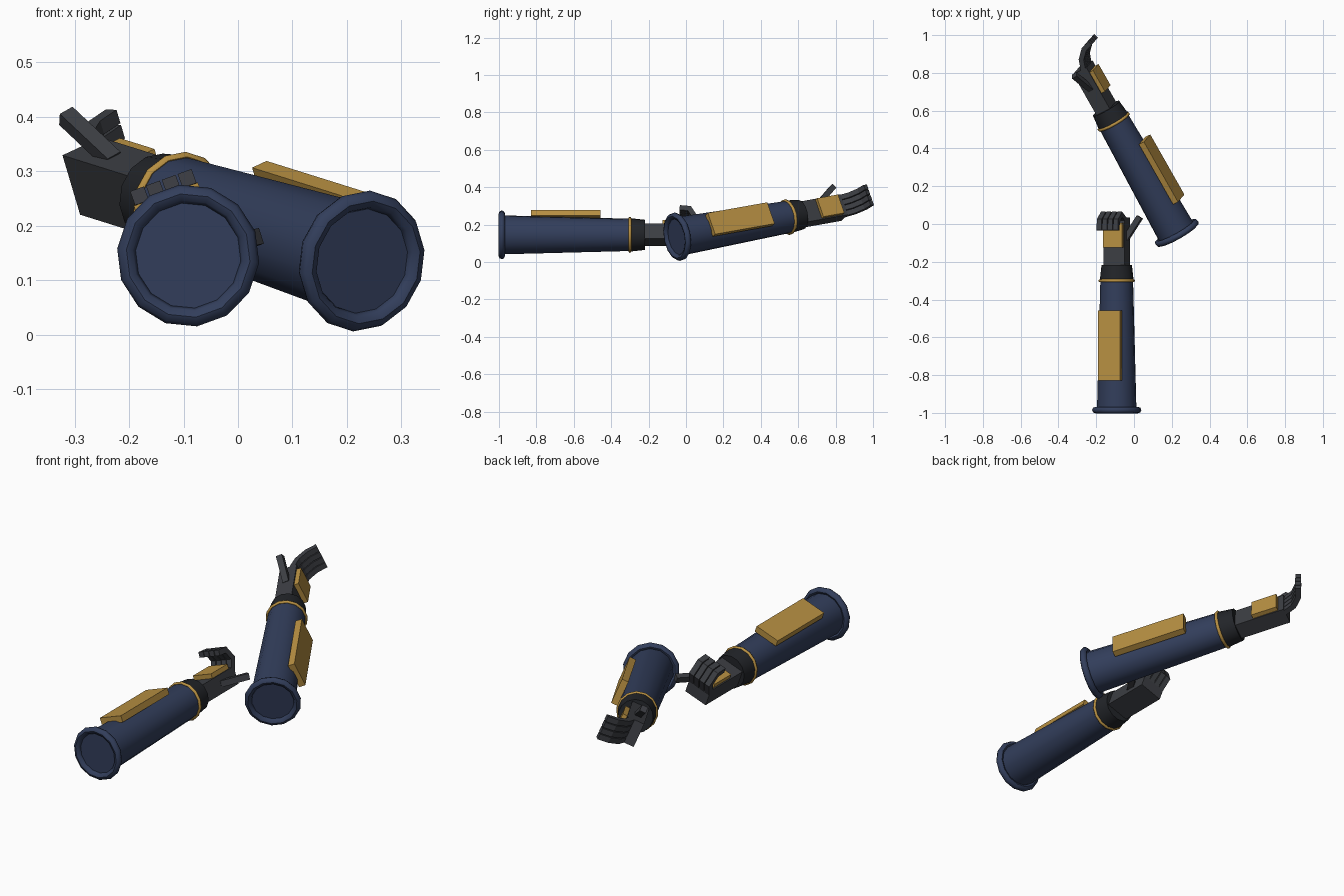
import bpy, bmesh
from math import radians, sin, cos
from mathutils import Matrix, Vector

if "Cube" in bpy.data.objects:
    bpy.data.objects.remove(bpy.data.objects["Cube"])

SIDES = 14


def material(name, rgb):
    m = bpy.data.materials.new(name)
    m.diffuse_color = (*rgb, 1)
    m.use_nodes = True
    m.node_tree.nodes["Principled BSDF"].inputs["Base Color"].default_value = m.diffuse_color
    return m


NAVY = material("navy_cloth", (0.032, 0.048, 0.105))
GOLD = material("gold_plate", (0.48, 0.28, 0.055))
GREY = material("dark_grey_glove", (0.045, 0.048, 0.056))
BLACK = material("black_wrist", (0.016, 0.018, 0.022))


def finish(name, bm, mat, place, smooth=False):
    bmesh.ops.recalc_face_normals(bm, faces=bm.faces)
    me = bpy.data.meshes.new(name)
    bm.to_mesh(me)
    bm.free()
    me.materials.append(mat)
    ob = bpy.data.objects.new(name, me)
    bpy.context.collection.objects.link(ob)
    ob.matrix_world = place
    if smooth:
        bpy.ops.object.select_all(action='DESELECT')
        ob.select_set(True)
        bpy.context.view_layer.objects.active = ob
        bpy.ops.object.shade_smooth_by_angle(angle=radians(46))
    return ob


def lathe(name, profile, mat, place, closed=False):
    """Turn (radius, along) points around the arm's y axis."""
    bm = bmesh.new()
    rings = []
    for r, y in profile:
        rings.append([bm.verts.new((r * cos(a), y, r * sin(a)))
                      for a in (radians(360 * i / SIDES) for i in range(SIDES))])
    pairs = list(zip(rings, rings[1:]))
    if closed:
        pairs.append((rings[-1], rings[0]))
    else:
        bm.faces.new(rings[0])
        bm.faces.new(rings[-1])
    for a, b in pairs:
        for i in range(SIDES):
            j = (i + 1) % SIDES
            bm.faces.new((a[i], a[j], b[j], b[i]))
    return finish(name, bm, mat, place, True)


def hoop(name, major, minor, y, mat, place):
    prof = [(major + minor * cos(radians(45 * k)), y + minor * sin(radians(45 * k)))
            for k in range(8)]
    return lathe(name, prof, mat, place, True)


def box(name, centre, size, mat, place):
    bm = bmesh.new()
    bmesh.ops.create_cube(bm, size=1, matrix=Matrix.Translation(centre) @ Matrix.Diagonal((*size, 1)))
    return finish(name, bm, mat, place)


def bent_bar(name, path, width, thick, mat, place):
    """Square bar following (along, up) points with mitred bends."""
    bm = bmesh.new()
    pts = [Vector(p) for p in path]
    rings = []
    for i, p in enumerate(pts):
        d0 = (p - pts[i - 1]).normalized() if i else (pts[1] - p).normalized()
        d1 = (pts[i + 1] - p).normalized() if i < len(pts) - 1 else d0
        d = (d0 + d1).normalized()
        n = Vector((-d.y, d.x)) * (thick / 2 / d.dot(d0))
        rings.append([bm.verts.new((sx * width / 2, *(p + n * sn)))
                      for sx, sn in ((-1, -1), (1, -1), (1, 1), (-1, 1))])
    bm.faces.new(rings[0])
    bm.faces.new(rings[-1])
    for a, b in zip(rings, rings[1:]):
        for i in range(4):
            j = (i + 1) % 4
            bm.faces.new((a[i], a[j], b[j], b[i]))
    return finish(name, bm, mat, place)


def arm(tag, place, thumb_side, curl):
    # sleeve, rolled cuff and wrist
    lathe(tag + "_sleeve", [(0.105, 0.0), (0.087, 0.685)], NAVY, place)
    hoop(tag + "_sleeve_cuff", 0.114, 0.017, 0.0, NAVY, place)
    hoop(tag + "_wrist_band", 0.089, 0.008, 0.685, GOLD, place)
    lathe(tag + "_wrist", [(0.09, 0.687), (0.081, 0.767)], BLACK, place)
    box(tag + "_forearm_plate", (0, 0.342, 0.104), (0.125, 0.37, 0.032), GOLD, place)
    # hand
    box(tag + "_palm", (0, 0.885, 0), (0.12, 0.27, 0.085), GREY, place)
    box(tag + "_hand_plate", (0, 0.925, 0.05), (0.108, 0.13, 0.03), GOLD, place)
    # four curled fingers
    for k in range(4):
        y, z = 1.005, 0.015
        path = [(y, z)]
        for length, ang in zip((0.07, 0.06, 0.052), curl):
            y += length * cos(radians(ang))
            z += length * sin(radians(ang))
            path.append((y, z))
        at = place @ Matrix.Translation(((k - 1.5) * 0.031, 0, 0))
        bent_bar(f"{tag}_finger_{k + 1}", path, 0.027, 0.027, GREY, at)
    # thumb
    at = place @ Matrix.Translation((thumb_side * 0.05, 0.905, 0)) \
        @ Matrix.Rotation(radians(-33 * thumb_side), 4, 'Z')
    bent_bar(tag + "_thumb", [(0, 0), (0.14, -0.012)], 0.03, 0.03, GREY, at)


def rot(deg, axis):
    return Matrix.Rotation(radians(deg), 4, axis)


# level arm with a closed hand, raised arm with an open hand
arm("left_arm", Matrix.Translation((-0.0915, -0.985, 0.145)) @ rot(-20, 'Y'), 1, (65, 122, 175))
arm("right_arm", Matrix.Translation((0.227, -0.047, 0.135)) @ rot(29.6, 'Z') @ rot(8.8, 'X') @ rot(67, 'Y'),
    -1, (20, 45, 70))
